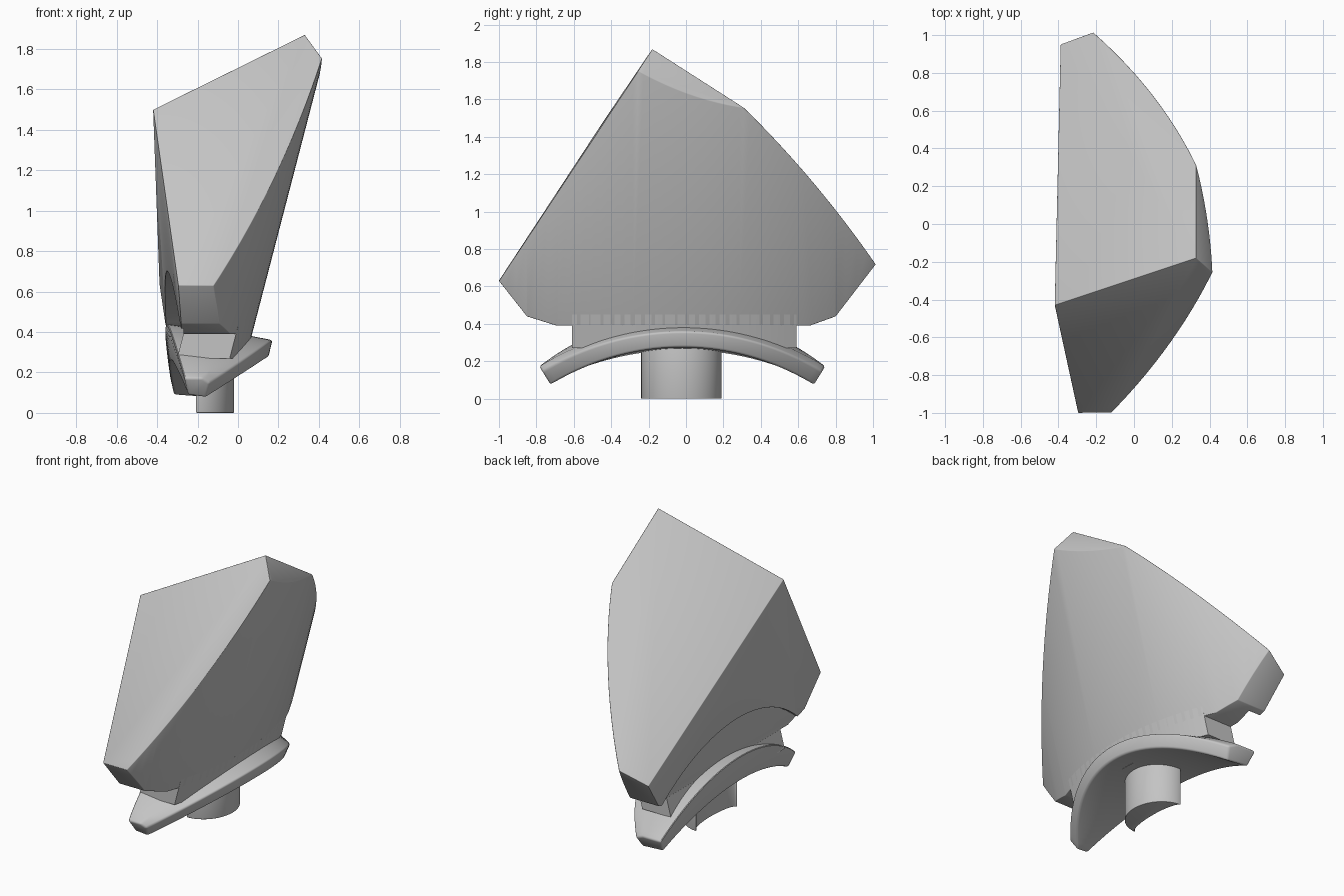
import bpy, bmesh, math
from mathutils import Vector

cube = bpy.data.objects.get("Cube")
if cube:
    bpy.data.objects.remove(cube, do_unlink=True)

grey = bpy.data.materials.new("light grey")
grey.use_nodes = True
COLOUR = (0.55, 0.55, 0.55, 1)
grey.diffuse_color = COLOUR
grey.node_tree.nodes["Principled BSDF"].inputs["Base Color"].default_value = COLOUR


def make_object(name, bm):
    bmesh.ops.recalc_face_normals(bm, faces=bm.faces[:])
    mesh = bpy.data.meshes.new(name)
    bm.to_mesh(mesh)
    bm.free()
    mesh.materials.append(grey)
    obj = bpy.data.objects.new(name, mesh)
    bpy.context.collection.objects.link(obj)
    return obj


def activate(obj):
    bpy.ops.object.select_all(action="DESELECT")
    obj.select_set(True)
    bpy.context.view_layer.objects.active = obj


def finish(obj, width):
    activate(obj)
    if width:
        mod = obj.modifiers.new("Bevel", "BEVEL")
        mod.width, mod.segments, mod.limit_method = width, 3, "ANGLE"
        bpy.ops.object.modifier_apply(modifier=mod.name)
    bpy.ops.object.shade_smooth_by_angle(angle=math.radians(32))


def loft(sections):
    """Join closed rings of points and cap both ends."""
    bm = bmesh.new()
    rings = [[bm.verts.new(p) for p in ring] for ring in sections]
    n = len(rings[0])
    for a, b in zip(rings, rings[1:]):
        for i in range(n):
            j = (i + 1) % n
            bm.faces.new((a[i], a[j], b[j], b[i]))
    bm.faces.new(rings[0])
    bm.faces.new(rings[-1])
    bmesh.ops.recalc_face_normals(bm, faces=bm.faces[:])
    return bm


LEAN = 0.26


def curved_wall(y_min, y_max, x_back, z_low, z_high, steps):
    """Leaning prism with a shallow convex arc on its +x side."""
    ys = [y_min + (y_max - y_min) * i / steps for i in range(steps + 1)]
    arc = [(0.07 - 1.8 + math.sqrt(1.8 ** 2 - (y + 0.08) ** 2), y) for y in ys]
    outline = arc + [(x_back, y_max), (x_back, y_min)]
    return loft([[(x + LEAN * (z - 0.39), y, z) for x, y in outline]
                 for z in (z_low, z_high)])


def slice_off(bm, point, normal):
    geom = bm.verts[:] + bm.edges[:] + bm.faces[:]
    bmesh.ops.bisect_plane(bm, geom=geom, plane_co=point,
                           plane_no=Vector(normal).normalized(), clear_outer=True)
    bmesh.ops.holes_fill(bm, edges=[e for e in bm.edges if e.is_boundary])


# Main wedge: curved wall trimmed by flat planes
bm = curved_wall(-1.25, 1.25, -1.6, 0.39, 2.2, 44)
peak = (0.33, -0.18, 1.87)
for point, normal in (
    ((-0.42, -0.43, 1.5), (-1, -0.047, -0.112)),   # flat back
    (peak, (0.014, -1.521, 1)),                    # front slope
    (peak, (-0.707, 0.64, 1)),                     # rear slope
    (peak, (1.94, 0.64, 1)),                       # small end facet
    ((0, -1, 0.63), (0, -0.19, -0.15)),            # front end undercut
    ((0, 1, 0.70), (0, 0.26, -0.2)),               # rear end undercut
    ((0, -0.85, 0.44), (0, -0.05, -0.16)),         # lower front corner
    ((0, 0.8, 0.44), (0, 0.05, -0.14)),            # lower rear corner
):
    slice_off(bm, point, normal)
wedge = make_object("wedge_body", bm)

# Arched recess along the bottom of the flat back
disc = [(1.2 * math.cos(math.tau * i / 96), -0.5 + 1.2 * math.sin(math.tau * i / 96))
        for i in range(96)]
cutter = make_object("arch_cutter", loft([[(x, y, z) for y, z in disc] for x in (-1, -0.27)]))
cutter.hide_render = True
activate(wedge)
cut = wedge.modifiers.new("Arch", "BOOLEAN")
cut.operation, cut.solver, cut.object = "DIFFERENCE", "EXACT", cutter
bpy.ops.object.modifier_apply(modifier=cut.name)
bpy.data.objects.remove(cutter, do_unlink=True)
finish(wedge, 0.02)

# Neck between the wedge and the saddle
finish(make_object("neck", curved_wall(-0.61, 0.59, -0.27, 0.27, 0.45, 24)), 0)

# Saddle: lens-shaped plate bent over an arc
R = 1.45
half = 0.555
sections = []
for i in range(41):
    a = half * (i / 20 - 1)
    s = i / 20 - 1
    q = s * s
    outer = 0.17 - 0.31 * q
    back = -0.355 + 0.055 * q - 0.035 * s
    ring = ((back, 0.05 * (1 - q)), (back * 0.3 + outer * 0.7, 0.0), (outer, -0.03),
            (outer - 0.02, -0.115), (back + 0.02, -0.13 + 0.03 * q))
    sections.append([(x, -0.02 + (R + r) * math.sin(a), 0.39 - R + (R + r) * math.cos(a))
                     for x, r in ring])
finish(make_object("saddle_flange", loft(sections)), 0.012)

# Peg: half-round post with a hollowed back
front = [(-0.21 + 0.19 * math.sin(math.pi * i / 24), -0.025 - 0.215 * math.cos(math.pi * i / 24))
         for i in range(25)]
rear = [(-0.21 + 0.05 * math.sin(math.pi * i / 12), -0.025 + 0.215 * math.cos(math.pi * i / 12))
        for i in range(1, 12)]
finish(make_object("peg", loft([[(x, y, z) for x, y in front + rear] for z in (0, 0.31)])), 0.008)
